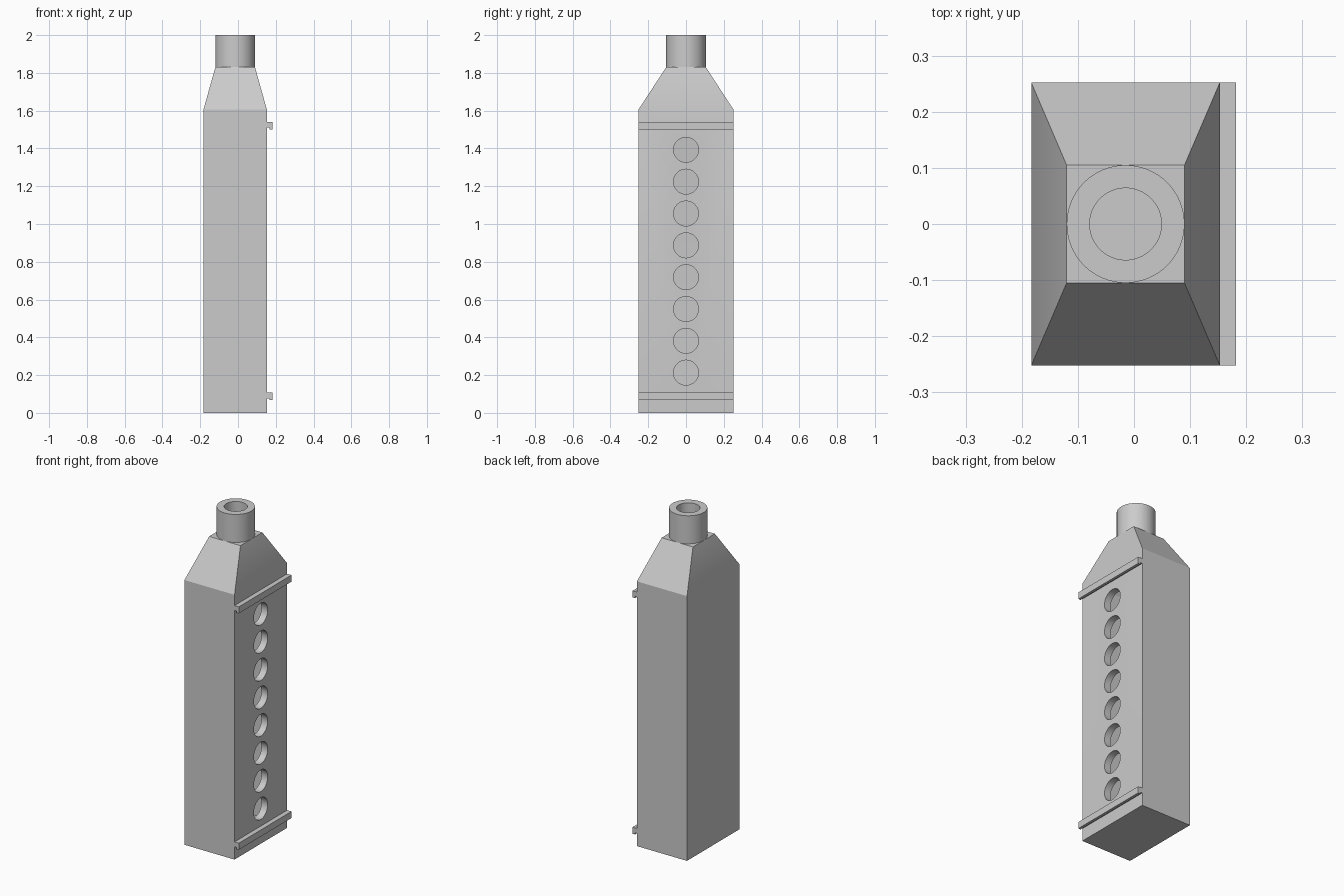
import bpy, bmesh, math
from mathutils import Matrix

cube = bpy.data.objects.get("Cube")
if cube:
    bpy.data.objects.remove(cube, do_unlink=True)

CX, HX, HY = -0.015, 0.168, 0.252      # body centre and half sizes
SHOULDER, COLLAR, TOP = 1.605, 1.83, 2.0
R_OUT, R_IN, WALL = 0.105, 0.064, 0.042
SEG = 64

grey = bpy.data.materials.new("plain grey")
grey.use_nodes = True
grey.diffuse_color = (0.6, 0.6, 0.6, 1)
grey.node_tree.nodes["Principled BSDF"].inputs["Base Color"].default_value = (0.6, 0.6, 0.6, 1)


def add(name, bm):
    bmesh.ops.recalc_face_normals(bm, faces=bm.faces)
    mesh = bpy.data.meshes.new(name)
    bm.to_mesh(mesh)
    bm.free()
    mesh.materials.append(grey)
    ob = bpy.data.objects.new(name, mesh)
    bpy.context.collection.objects.link(ob)
    return ob


def loft(name, rings, caps=True):
    """Skin a stack of equal-length rings; without caps the stack closes on itself."""
    bm = bmesh.new()
    loops = [[bm.verts.new(p) for p in ring] for ring in rings]
    pairs = list(zip(loops, loops[1:]))
    if caps:
        bm.faces.new(loops[0])
        bm.faces.new(loops[-1])
    else:
        pairs.append((loops[-1], loops[0]))
    for a, b in pairs:
        for i in range(len(a)):
            j = (i + 1) % len(a)
            bm.faces.new((a[i], a[j], b[j], b[i]))
    return add(name, bm)


def rect(hx, hy, z):
    return [(CX + sx * hx, sy * hy, z) for sx, sy in ((-1, -1), (1, -1), (1, 1), (-1, 1))]


def circle(r, z):
    angles = [2 * math.pi * i / SEG for i in range(SEG)]
    return [(CX + r * math.cos(a), r * math.sin(a), z) for a in angles]


def cut(target, cutter):
    cutter.hide_render = True
    mod = target.modifiers.new("cut", "BOOLEAN")
    mod.operation, mod.solver, mod.object = "DIFFERENCE", "EXACT", cutter
    bpy.context.view_layer.update()
    evaluated = target.evaluated_get(bpy.context.evaluated_depsgraph_get())
    mesh = bpy.data.meshes.new_from_object(evaluated)
    target.modifiers.clear()
    target.data = mesh
    bpy.data.objects.remove(cutter, do_unlink=True)


# Hollow box with tapered shoulders
body = loft("body", [rect(HX, HY, 0), rect(HX, HY, SHOULDER), rect(R_OUT, R_OUT, COLLAR)])
cut(body, loft("cavity", [rect(HX - WALL, HY - WALL, WALL),
                          rect(HX - WALL, HY - WALL, SHOULDER - 0.015),
                          rect(0.069, 0.069, COLLAR - 0.03)]))
cut(body, loft("bore", [circle(R_IN, COLLAR - 0.1), circle(R_IN, COLLAR + 0.1)]))

# Column of round ports in the left face
for i in range(8):
    bm = bmesh.new()
    place = Matrix.Translation((CX + HX, 0, 0.213 + i * 0.1685)) @ Matrix.Rotation(math.pi / 2, 4, "Y")
    bmesh.ops.create_cone(bm, cap_ends=True, segments=SEG, radius1=0.066, radius2=0.066,
                          depth=0.16, matrix=place)
    cut(body, add("port_cutter", bm))

# Open tube on top
neck = loft("neck", [circle(R_OUT, COLLAR), circle(R_OUT, TOP),
                     circle(R_IN, TOP), circle(R_IN, COLLAR)], caps=False)

# Hooked rails across the left face
x0, x1, x2 = CX + HX, 0.166, 0.182
for name, z in (("lower_rail", 0.067), ("upper_rail", 1.5)):
    profile = [(x0, z + 0.01), (x1, z + 0.01), (x1, z), (x2, z), (x2, z + 0.04), (x0, z + 0.04)]
    loft(name, [[(x, y, h) for x, h in profile] for y in (-HY, HY)])

# Smooth the round walls only
for ob in (body, neck):
    bpy.ops.object.select_all(action="DESELECT")
    ob.select_set(True)
    bpy.context.view_layer.objects.active = ob
    bpy.ops.object.shade_smooth_by_angle(angle=math.radians(20))
